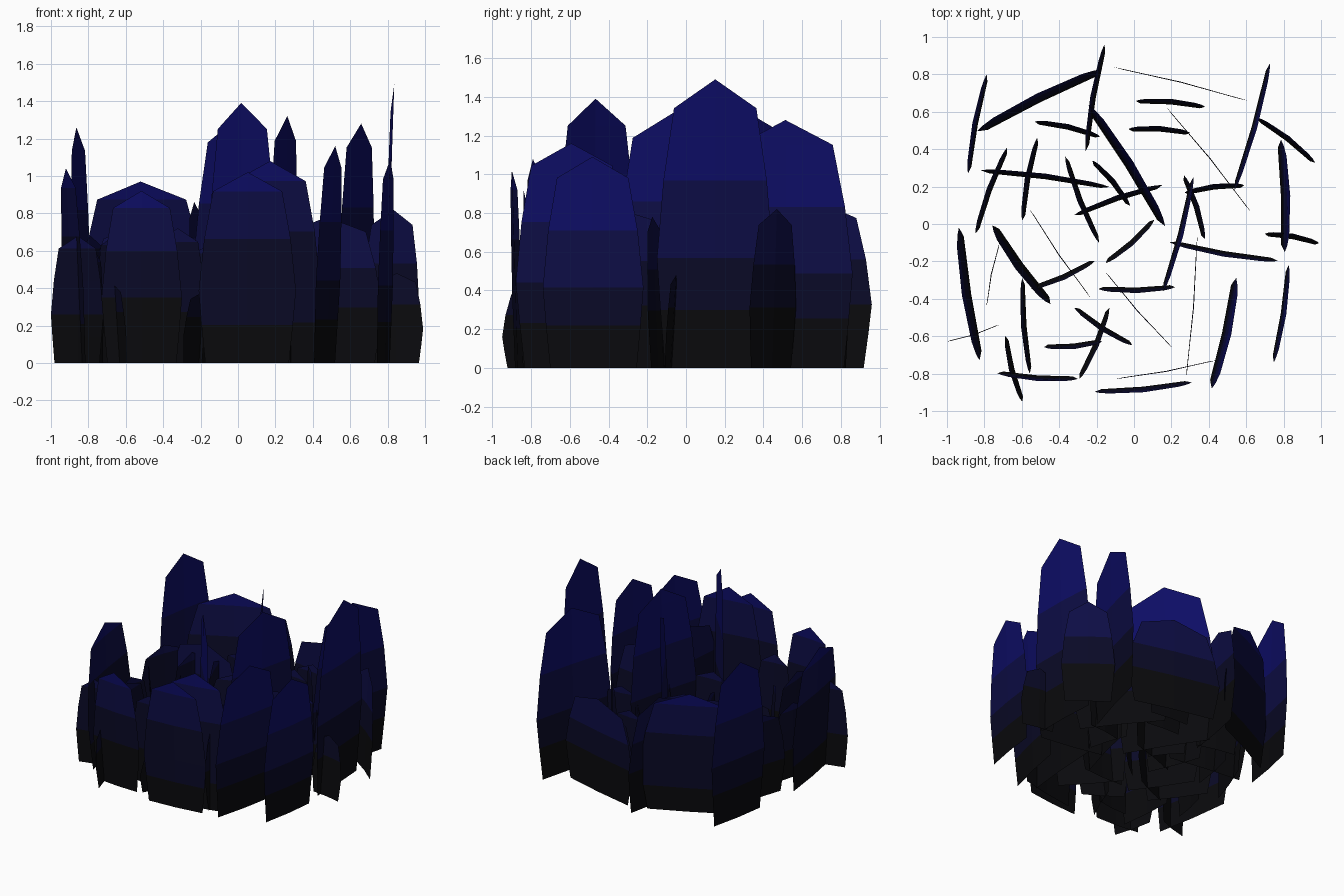
import bpy, bmesh
from mathutils import Vector

# Colour bands, dark at the root and navy at the tip
bands = []
for i, c in enumerate([(.003, .003, .004), (.003, .003, .02), (.004, .004, .06), (.004, .004, .13)]):
    m = bpy.data.materials.new(f"blade_tone_{i}")
    m.diffuse_color = (*c, 1)
    bands.append(m)

# Blade outline: (height fraction, half-width fraction)
PROFILE = [(0, .86), (.2, .94), (.38, 1), (.65, .89), (.9, .71)]


def blade(name, x1, y1, x2, y2, h, lean, bow=.008):
    """Thin upright sheet spanning a plan line, leaning away from the centre."""
    a, b = Vector((x1, y1, 0)), Vector((x2, y2, 0))
    mid, half = (a + b) / 2, (b - a) / 2
    n = half.cross(Vector((0, 0, 1))).normalized()
    if n.dot(mid) < 0:
        n = -n
    bm = bmesh.new()
    rows = []
    for f, w in PROFILE:
        rows.append([bm.verts.new(mid + half * w * s
                                  + n * (lean * (f - .45) + bow * (1 - abs(s)))
                                  + Vector((0, 0, f * h))) for s in (-1, 0, 1)])
    tip = bm.verts.new(mid + n * (lean * .55 + bow) + Vector((0, 0, h)))
    for r0, r1 in zip(rows, rows[1:]):
        for i in (0, 1):
            bm.faces.new((r0[i], r0[i + 1], r1[i + 1], r1[i]))
    for i in (0, 1):
        bm.faces.new((rows[-1][i], rows[-1][i + 1], tip))
    for f in bm.faces:
        f.material_index = min(3, int(f.calc_center_median().z / .28))
    me = bpy.data.meshes.new(name)
    bm.to_mesh(me)
    bm.free()
    for m in bands:
        me.materials.append(m)
    ob = bpy.data.objects.new(name, me)
    bpy.context.collection.objects.link(ob)


def clump(name, lean, blades):
    """Blades that share a lean, each given as plan-line ends and height."""
    for i, b in enumerate(blades):
        blade(f"{name}_{i + 1}", *b, lean)


# Blades standing nearly plumb
clump("upright_blade", .005, [
    (-.11, .84, .61, .66, .75), (.17, .63, .63, .06, .72), (.34, -.06, .28, -.83, .85),
    (-.16, -.25, .21, -.67, 1.39), (-.10, -.83, .44, -.73, 1.08), (-.72, -.10, -.79, -.44, .6),
    (-.56, .08, -.23, -.40, .65), (-1.0, -.63, -.72, -.54, .68)])

# Strongly leaning blades
clump("leaning_blade", .05, [
    (-.17, .83, -.84, .50, .97), (-.24, .64, .17, -.01, 1.31), (.79, .45, .81, -.15, 1.49),
    (.55, -.29, .42, -.88, 1.16), (-.94, -.02, -.83, -.73, 1.04), (-.76, -.01, -.45, -.43, .7)])

# Slightly leaning blades of the back half
clump("back_blade", .03, [
    (-.79, .80, -.89, .27, 1.26), (-.16, .96, -.26, .39, .86), (-.53, .55, -.18, .47, .6),
    (-.68, .41, -.85, -.05, .68), (-.52, .46, -.60, .02, .65), (-.82, .29, -.13, .20, .74),
    (-.37, .36, -.19, -.10, .7), (-.22, .34, -.02, .10, .55), (-.32, .05, .15, .21, .65),
    (.01, .66, .38, .63, .6), (-.03, .51, .30, .49, .6), (.73, .86, .54, .18, 1.28),
    (.66, .57, .97, .33, .82), (.27, .17, .59, .21, .6), (.27, .26, .38, -.08, .55)])

# Slightly leaning blades of the front half
clump("front_blade", .03, [
    (.32, .25, .16, -.36, 1.32), (.19, -.10, .77, -.20, .78), (.70, -.05, .99, -.10, .48),
    (.83, -.22, .75, -.74, 1.09), (-.21, -.90, .31, -.85, 1.02), (.11, .02, -.15, -.21, .5),
    (-.21, -.20, -.55, -.35, .5), (-.19, -.35, .22, -.34, .6), (-.60, -.29, -.56, -.80, .7),
    (-.32, -.45, -.01, -.65, .55), (-.13, -.45, -.29, -.83, .38), (-.48, -.66, -.17, -.63, .72),
    (-.69, -.60, -.60, -.95, .42), (-.73, -.80, -.30, -.83, .92)])
